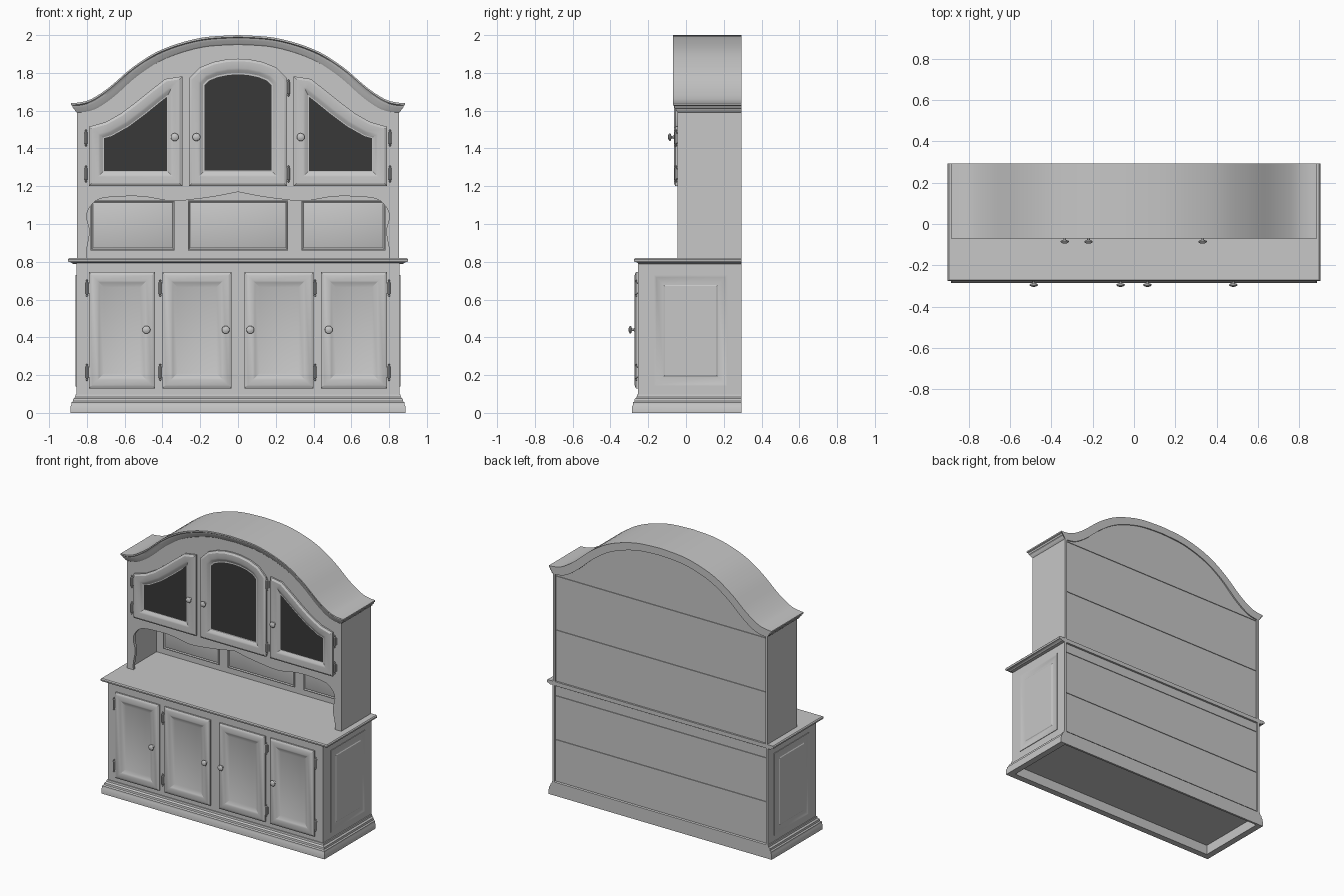
import bpy, bmesh, math
from mathutils import Vector

if "Cube" in bpy.data.objects:
    bpy.data.objects.remove(bpy.data.objects["Cube"])


def material(name, c):
    m = bpy.data.materials.new(name)
    m.diffuse_color = (c, c, c, 1)
    m.use_nodes = True
    m.node_tree.nodes["Principled BSDF"].inputs["Base Color"].default_value = m.diffuse_color
    return m


GREY, DARK = material("grey wood", 0.57), material("dark glass", 0.04)


def finish(name, bm, mats=(GREY,)):
    bmesh.ops.recalc_face_normals(bm, faces=bm.faces[:])
    me = bpy.data.meshes.new(name)
    bm.to_mesh(me)
    bm.free()
    for m in mats:
        me.materials.append(m)
    ob = bpy.data.objects.new(name, me)
    bpy.context.collection.objects.link(ob)
    return ob


def loft(name, loops, mats=(GREY,), cap_index=0):
    """Skin closed loops of equal length and cap both ends."""
    bm = bmesh.new()
    rows = [[bm.verts.new(p) for p in lp] for lp in loops]
    n = len(rows[0])
    for a, b in zip(rows, rows[1:]):
        for i in range(n):
            j = (i + 1) % n
            bm.faces.new((a[i], a[j], b[j], b[i]))
    bm.faces.new(rows[0])
    bm.faces.new(rows[-1]).material_index = cap_index
    return finish(name, bm, mats)


def prism(name, pts, y0, y1):
    return loft(name, [[(x, y, z) for x, z in pts] for y in (y0, y1)])


def rect(a, b, c, d):
    return [(a, c), (b, c), (b, d), (a, d)]


def box(name, x0, x1, y0, y1, z0, z1):
    return prism(name, rect(x0, x1, z0, z1), y0, y1)


def inset(pts, d):
    """Mitred inset of a 2D outline."""
    out = []
    for i, p in enumerate(pts):
        p, a, b = Vector(p), Vector(pts[i - 1]), Vector(pts[(i + 1) % len(pts)])
        e, f = (p - a).normalized(), (b - p).normalized()
        n1, n2 = Vector((-e.y, e.x)), Vector((-f.y, f.x))
        out.append(p + (n1 + n2) * (d / (1 + n1.dot(n2))))
    return out


def relief(name, pts, steps, place, mats=(GREY,), cap=0):
    """Moulded panel: steps are (inset, height) from the rim to the centre."""
    area = sum(p[0] * q[1] - q[0] * p[1] for p, q in zip(pts, pts[1:] + pts[:1]))
    pts = pts if area > 0 else pts[::-1]
    return loft(name, [[place(u, v, h) for u, v in inset(pts, d)] for d, h in steps], mats, cap)


def front(y):
    return lambda u, v, h: (u, y - h, v)


def side(s, x):
    return lambda u, v, h: (s * (x + h), u, v)


def tiers(name, steps, hx, yf, yb):
    """Stacked rectangles: steps are (overhang, z); the back stays flush."""
    return loft(name, [[(-hx - o, yf - o, z), (hx + o, yf - o, z),
                        (hx + o, yb + min(o, 0), z), (-hx - o, yb + min(o, 0), z)]
                       for o, z in steps])


def lathe(name, prof, place, n=16):
    return loft(name, [[place(r * math.cos(2 * math.pi * i / n), r * math.sin(2 * math.pi * i / n), h)
                        for i in range(n)] for r, h in prof])


def smooth_curve(p, n=5):
    """Catmull-Rom through the points."""
    q = [p[0]] + p + [p[-1]]
    out = []
    for i in range(1, len(q) - 2):
        a, b, c, d = (Vector(v) for v in q[i - 1:i + 3])
        for k in range(n):
            t = k / n
            out.append(tuple(0.5 * (2 * b + (c - a) * t + (2 * a - 5 * b + 4 * c - d) * t * t
                                    + (3 * b - a - 3 * c + d) * t ** 3)))
    return out + [p[-1]]


def mirror(half):
    """Half outline starting at x = 0, returned running from left to right."""
    return [(-x, z) for x, z in half[:0:-1]] + half


W, BACK, LOW, UP = 0.852, 0.293, -0.255, -0.045

# base cabinet: plinth, carcass, back edges and worktop
tiers("plinth", [(-.015, .075), (-.015, 0), (.03, 0), (.03, .035), (.026, .042), (.026, .055),
                 (.018, .062), (.016, .075), (.006, .084), (.004, .097), (-.005, .1)], .856, LOW, BACK)
box("base_carcass", -.855, .855, LOW, .28, .07, .795)
tiers("worktop", [(-.02, .785), (.022, .79), (.03, .797), (.043, .8), (.046, .806), (.046, .812),
                  (.04, .819)], .855, -.23, BACK)
for s in (-1, 1):
    box("base_back_edge", s * .84, s * .855, .27, BACK, .09, .79)
    relief("side_panel", rect(-.17, .22, .14, .73),
           [(0, 0), (0, .004), (.006, .004), (.012, .001), (.052, .001), (.058, .005), (.066, .005)],
           side(s, .855))

# base doors
DOOR_LOW = [(0, 0), (0, .01), (.008, .014), (.018, .018), (.045, .018), (.055, .014), (.08, .004)]
for s in (-1, 1):
    for a, b in ((.035, .4), (.44, .79)):
        relief("base_door", rect(s * a, s * b, .13, .745), DOOR_LOW, front(LOW))

# crown: arched cornice with returns on both ends
ARCH = mirror(smooth_curve([(0, 2), (.2, 1.985), (.4, 1.925), (.55, 1.835), (.68, 1.725),
                            (.77, 1.665), (.83, 1.645), (.885, 1.64)]))


def arch(hw, drop):
    return [(x * hw / .885, z - drop) for x, z in ARCH]


bm = bmesh.new()
rows = []
for d, hw, y in ((0, .885, BACK), (0, .885, -.07), (.01, .885, -.07), (.014, .877, -.063),
                 (.026, .874, -.06), (.032, .866, -.055), (.042, .862, -.052), (.052, .85, -.043),
                 (.052, .85, BACK)):
    p = arch(hw, d)
    line = [(p[0][0], BACK, p[0][1])] + [(x, y, z) for x, z in p] + [(p[-1][0], BACK, p[-1][1])]
    rows.append([bm.verts.new(v) for v in line])
for a, b in zip(rows, rows[1:] + rows[:1]):
    for i in range(len(a) - 1):
        bm.faces.new((a[i], a[i + 1], b[i + 1], b[i]))
bmesh.ops.remove_doubles(bm, verts=bm.verts[:], dist=1e-5)
bmesh.ops.dissolve_degenerate(bm, edges=bm.edges[:], dist=1e-5)
finish("crown", bm)

# hutch: face frame with scalloped opening, walls, shelf and back
scallop = mirror(smooth_curve([(0, 1.17), (.1, 1.15), (.2, 1.135), (.35, 1.122), (.5, 1.145),
                               (.64, 1.145), (.74, 1.13), (.79, 1.08), (.8, 1.03), (.785, .96),
                               (.8, .87), (.8, .815)], 4))
prism("face_frame", [(-W, .815)] + arch(W, .03) + [(W, .815)] + scallop[::-1], UP, UP + .022)
for s in (-1, 1):
    box("hutch_side", s * .836, s * W, UP + .021, BACK, .815, 1.6)
box("niche_ceiling", -.84, .84, UP + .02, .275, 1.175, 1.19)
prism("hutch_back", [(-.845, .815)] + arch(.845, .03) + [(.845, .815)], .27, .28)
for a, b in ((-.78, -.335), (-.265, .265), (.335, .78)):
    relief("niche_panel", rect(a, b, .86, 1.125),
           [(0, 0), (0, .008), (.005, .008), (.012, .003), (.018, .006)], front(.27))

# boards on the back
for z0, z1 in ((.105, .4), (.406, .715), (.721, .785)):
    box("base_back_board", -.838, .838, .279, .285, z0, z1)
for z0, z1 in ((.822, 1.187), (1.193, 1.575)):
    box("hutch_back_board", -.834, .834, .279, .285, z0, z1)
prism("arched_back_board", [(-.834, 1.581)] + arch(.834, .045) + [(.834, 1.581)], .279, .285)

# hutch doors with dark panes
DOOR_UP = [(0, 0), (0, .011), (.006, .014), (.014, .019), (.05, .019), (.06, .015), (.075, .006), (.083, .006)]
middle = [(.26, 1.2)] + [(.26, 1.77), (.2, 1.83), (.13, 1.858), (.06, 1.872), (0, 1.875)]
middle += [(-x, z) for x, z in middle[-2::-1]]
slant = [(.295, 1.2), (.79, 1.2), (.79, 1.515), (.70, 1.54), (.62, 1.585), (.54, 1.645),
         (.46, 1.71), (.385, 1.768), (.295, 1.782)]
relief("middle_door", middle, DOOR_UP, front(UP), (GREY, DARK), 1)
for s in (-1, 1):
    relief("slanted_door", [(s * x, z) for x, z in slant], DOOR_UP[:-1] + [(.08, .006)],
           front(UP), (GREY, DARK), 1)

# knobs
KNOB = [(.012, 0), (.007, .005), (.006, .014), (.018, .018), (.021, .022), (.018, .027),
        (.01, .031), (.003, .032)]
for x, z, y in [(x, .44, LOW - .017) for x in (-.485, -.065, .065, .48)] + \
               [(x, 1.46, UP - .018) for x in (-.335, -.22, .332)]:
    lathe("knob", KNOB, lambda a, b, h: (x + a, y - h, z + b))

# hinges
PIN = [(.002, -.045), (.006, -.04), (.003, -.034), (.008, -.03), (.008, .03), (.003, .034),
       (.006, .04), (.002, .045)]
spots = [(x, z, LOW) for x in (-.8, -.412, .408, .8) for z in (.215, .66)]
spots += [(x, z, UP) for x in (-.805, .805) for z in (1.265, 1.455)]
spots += [(.268, z, UP) for z in (1.265, 1.72)]
for x, z, y in spots:
    lathe("hinge_pin", PIN, lambda a, b, h: (x + a, y - .009 + b, z + h), 10)
    box("hinge_leaf", x - .012, x + .012, y - .004, y + .001, z - .025, z + .025)

bpy.ops.object.select_all(action='SELECT')
bpy.context.view_layer.objects.active = bpy.context.selected_objects[0]
bpy.ops.object.shade_smooth_by_angle(angle=math.radians(30))
